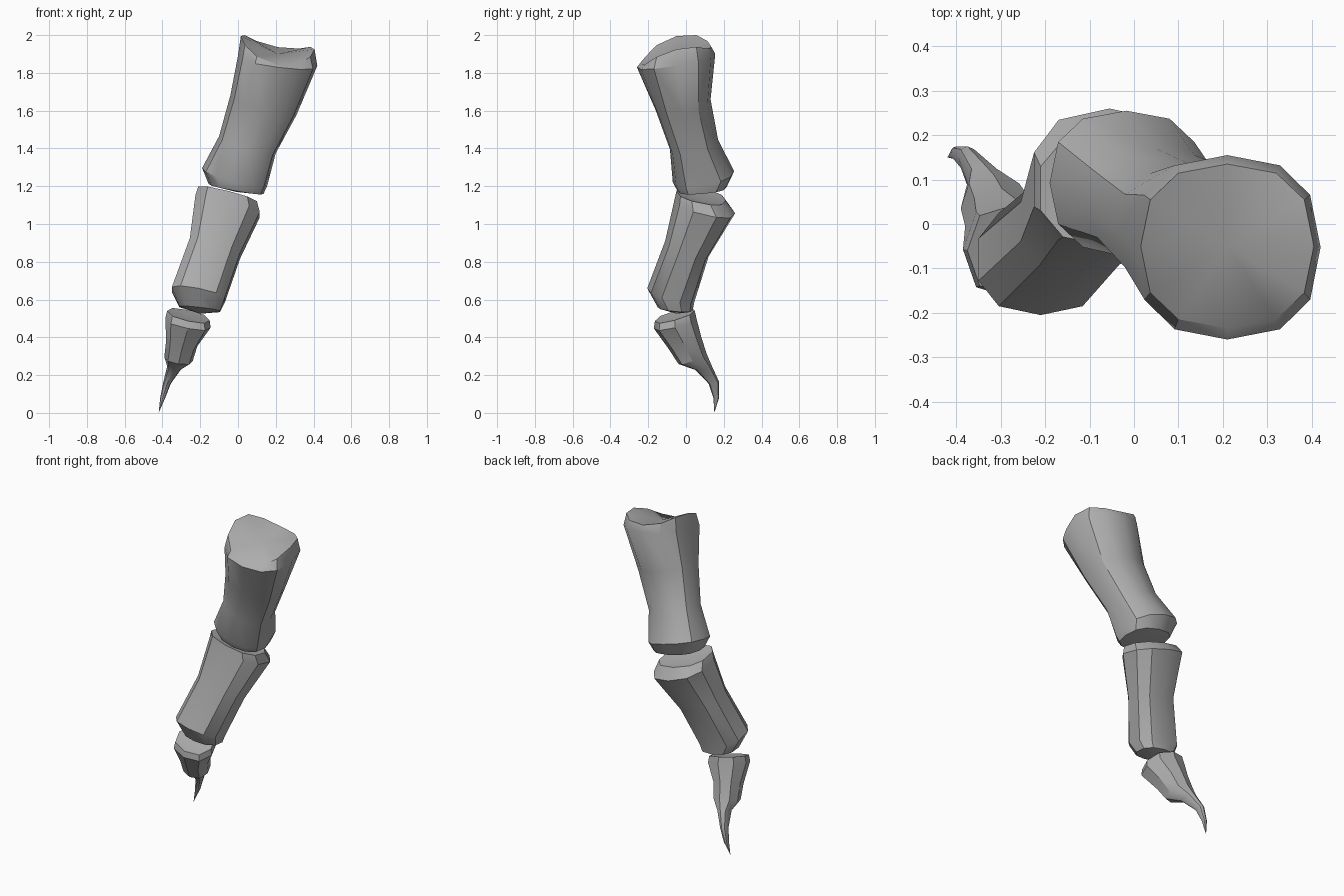
import bpy, bmesh, math

cube = bpy.data.objects.get("Cube")
if cube:
    bpy.data.objects.remove(cube, do_unlink=True)

bone_grey = bpy.data.materials.new("bone grey")
bone_grey.use_nodes = True
colour = (0.42, 0.42, 0.42, 1)
bone_grey.diffuse_color = colour
bone_grey.node_tree.nodes["Principled BSDF"].inputs["Base Color"].default_value = colour


def boxy(value):
    """Push a sine or cosine outwards for a slightly squared cross-section."""
    return math.copysign(abs(value) ** 0.82, value) if abs(value) > 1e-6 else 0


def loft_bone(name, sides, rings, top_z, end):
    """Loft tilted rings: x min, x max, y min, y max, z, x tilt, y tilt, saddle."""
    bm = bmesh.new()
    offset = 0 if sides % 4 == 0 else math.pi / sides
    angles = [offset + 2 * math.pi * i / sides for i in range(sides)]
    wide = max(boxy(math.cos(a)) for a in angles)
    deep = max(boxy(math.sin(a)) for a in angles)
    loops = []
    for x0, x1, y0, y1, z, tilt_x, tilt_y, saddle in rings:
        loop = []
        for a in angles:
            dx = (x1 - x0) / 2 * boxy(math.cos(a)) / wide
            dy = (y1 - y0) / 2 * boxy(math.sin(a)) / deep
            height = z + tilt_x * dx + tilt_y * dy + saddle * math.cos(2 * a)
            loop.append(bm.verts.new(((x0 + x1) / 2 + dx, (y0 + y1) / 2 + dy, height)))
        loops.append(loop)
    for upper, lower in zip(loops, loops[1:]):
        for i in range(sides):
            j = (i + 1) % sides
            bm.faces.new((upper[i], upper[j], lower[j], lower[i]))
    # Joint surface on top, closing point below
    x0, x1, y0, y1 = rings[0][:4]
    top = ((x0 + x1) / 2, (y0 + y1) / 2, top_z)
    for point, loop in ((top, loops[0]), (end, loops[-1])):
        centre = bm.verts.new(point)
        for i in range(sides):
            bm.faces.new((centre, loop[i], loop[(i + 1) % sides]))
    bmesh.ops.recalc_face_normals(bm, faces=bm.faces)
    mesh = bpy.data.meshes.new(name)
    bm.to_mesh(mesh)
    bm.free()
    mesh.materials.append(bone_grey)
    obj = bpy.data.objects.new(name, mesh)
    bpy.context.collection.objects.link(obj)
    bpy.ops.object.select_all(action="DESELECT")
    obj.select_set(True)
    bpy.context.view_layer.objects.active = obj
    bpy.ops.object.shade_smooth_by_angle(angle=math.radians(33))


# Upper toe bone with a saddle-shaped joint
loft_bone("upper_bone", 12, [
    (0.015, 0.405, -0.235, 0.135, 1.925, -0.18, 0.25, 0.035),
    (0.00, 0.42, -0.26, 0.155, 1.865, -0.13, 0.17, 0),
    (-0.04, 0.31, -0.16, 0.13, 1.63, -0.3, 0.2, 0),
    (-0.10, 0.20, -0.085, 0.17, 1.42, -0.3, 0.2, 0),
    (-0.19, 0.155, -0.07, 0.255, 1.25, -0.27, 0.18, 0),
    (-0.155, 0.135, -0.045, 0.215, 1.185, -0.18, 0.08, 0),
], 1.9, (-0.01, 0.08, 1.17))

# Middle toe bone with a hollow joint
loft_bone("middle_bone", 10, [
    (-0.21, 0.10, -0.05, 0.21, 1.15, -0.25, -0.2, 0),
    (-0.225, 0.115, -0.06, 0.26, 1.095, -0.27, -0.24, 0),
    (-0.255, 0.01, -0.11, 0.12, 0.87, -0.3, -0.36, 0),
    (-0.35, -0.07, -0.205, 0.045, 0.625, -0.2, -0.28, 0),
    (-0.31, -0.095, -0.15, 0.035, 0.55, -0.12, -0.1, 0),
], 1.125, (-0.2, -0.05, 0.525))

# Claw with a knuckle step and a curved tip
loft_bone("claw", 8, [
    (-0.375, -0.15, -0.165, 0.045, 0.515, -0.22, 0.28, 0),
    (-0.385, -0.145, -0.17, 0.055, 0.475, -0.2, 0.25, 0),
    (-0.38, -0.215, -0.09, 0.08, 0.37, -0.2, 0.4, 0),
    (-0.39, -0.24, -0.04, 0.11, 0.285, -0.15, 0.35, 0),
    (-0.375, -0.30, 0.05, 0.135, 0.24, -0.2, 0.3, 0),
    (-0.395, -0.355, 0.12, 0.175, 0.16, -0.2, 0.2, 0),
    (-0.412, -0.385, 0.145, 0.175, 0.08, 0, 0, 0),
], 0.505, (-0.42, 0.15, 0))
